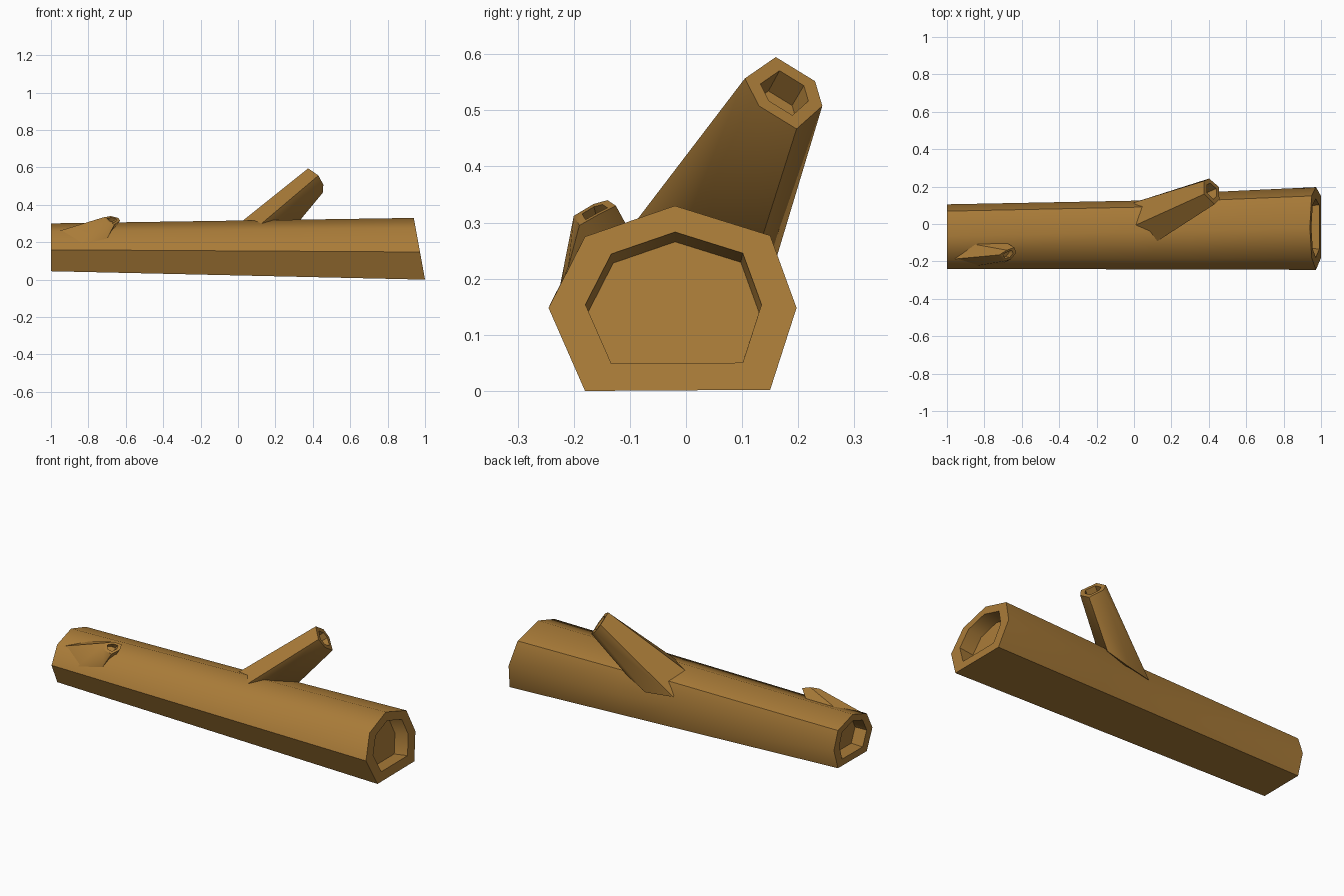
import bpy, bmesh, math
from mathutils import Vector

if "Cube" in bpy.data.objects:
    bpy.data.objects.remove(bpy.data.objects["Cube"])

bark = bpy.data.materials.new("bark")
bark.diffuse_color = (0.40, 0.20, 0.04, 1)
bark.use_nodes = True
bark.node_tree.nodes["Principled BSDF"].inputs["Base Color"].default_value = bark.diffuse_color


def loft(name, rings, recess_start=None, recess_end=None):
    """Skin rings of points; each end is a plain cap or a hollow (scale, depth vector)."""
    bm = bmesh.new()
    rings = [[Vector(p) for p in r] for r in rings]

    def hollow(ring, recess):
        scale, push = recess
        c = sum(ring, Vector()) / len(ring)
        rim = [c + (p - c) * scale for p in ring]
        floor = [c + (p - c) * scale * 0.97 + Vector(push) for p in ring]
        return [rim, floor]

    if recess_start:
        rings = hollow(rings[0], recess_start)[::-1] + rings
    if recess_end:
        rings = rings + hollow(rings[-1], recess_end)
    loops = [[bm.verts.new(p) for p in r] for r in rings]
    n = len(loops[0])
    for a, b in zip(loops, loops[1:]):
        for i in range(n):
            j = (i + 1) % n
            bm.faces.new((a[i], a[j], b[j], b[i]))
    bm.faces.new(loops[0])
    bm.faces.new(loops[-1])
    bmesh.ops.recalc_face_normals(bm, faces=bm.faces)
    mesh = bpy.data.meshes.new(name)
    bm.to_mesh(mesh)
    bm.free()
    mesh.materials.append(bark)
    obj = bpy.data.objects.new(name, mesh)
    bpy.context.collection.objects.link(obj)
    bpy.ops.object.select_all(action='DESELECT')
    obj.select_set(True)
    bpy.context.view_layer.objects.active = obj
    bpy.ops.object.shade_smooth_by_angle(angle=math.radians(48))
    return obj


# Log: seven-sided tapered trunk, thick end sliced at a slant
profile = [(-0.02, 0.33), (0.15, 0.277), (0.197, 0.148), (0.15, 0.002),
           (-0.18, 0.0), (-0.245, 0.148), (-0.18, 0.275)]
thick = [Vector((1.0 - 0.06 * z / 0.33, y, z)) for y, z in profile]
thin = [Vector((-1, -0.0485 + 0.78 * y, 0.045 + 0.775 * z)) for y, z in profile]


def between(x):
    return [a.lerp(b, (x - a.x) / (b.x - a.x)) for a, b in zip(thin, thick)]


dented = between(0.02)
dented[1].y, dented[2].y = 0.09, 0.125
loft("log", [thin, dented, between(0.3), thick],
     recess_start=(0.71, (0.07, 0, 0)), recess_end=(0.71, (-0.08, 0, -0.014)))

# Side branch: six-sided, flared where it meets the log
branch_base = [(0.12, -0.095, 0.295), (0.0, -0.01, 0.295), (0.0, 0.115, 0.20),
               (0.15, 0.15, 0.20), (0.28, 0.13, 0.255), (0.22, 0.0, 0.30)]
branch_tip = [(0.43, 0.105, 0.557), (0.375, 0.16, 0.595), (0.374, 0.23, 0.552),
              (0.402, 0.243, 0.508), (0.455, 0.197, 0.467), (0.456, 0.13, 0.508)]
loft("branch", [branch_base, branch_tip], recess_end=(0.62, (-0.045, -0.02, -0.035)))

# Broken twig stub near the thin end
stub_base = [(-0.85, -0.225, 0.185), (-0.99, -0.19, 0.25), (-0.9, -0.10, 0.27),
             (-0.69, -0.095, 0.275), (-0.67, -0.14, 0.265), (-0.70, -0.21, 0.22)]
stub_tip = [(-0.70, -0.20, 0.312), (-0.72, -0.165, 0.333), (-0.68, -0.14, 0.34),
            (-0.64, -0.125, 0.33), (-0.63, -0.155, 0.315), (-0.66, -0.19, 0.295)]
loft("twig_stub", [stub_base, stub_tip], recess_end=(0.6, (-0.02, 0.005, -0.02)))
